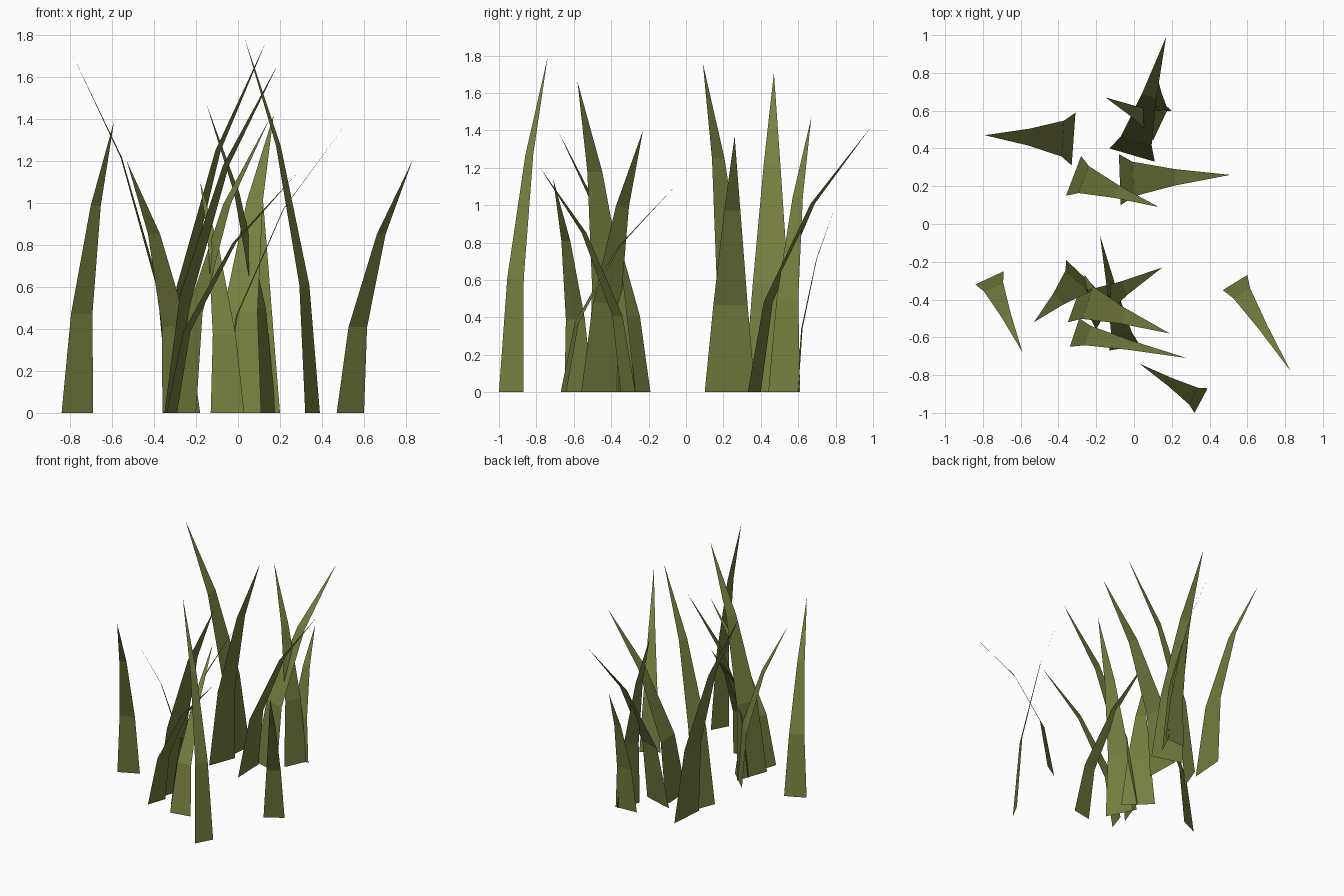
import bpy

# shared olive leaf material
mat = bpy.data.materials.new("grass_green")
mat.diffuse_color = (0.18, 0.21, 0.05, 1)

# bend profile: (height fraction, lean fraction, width fraction)
PROFILE = [(0, 0, 1), (0.34, 0.12, 0.68), (0.71, 0.5, 0.32)]

# each blade: base corner a, base corner b, tip
BLADES = [
    ((-0.31, 0.59), (-0.33, 0.31), (-0.79, 0.47, 1.71)),
    ((-0.13, 0.40), (0.11, 0.33), (0.17, 0.99, 1.42)),
    ((0.10, 0.44), (0.18, 0.61), (-0.15, 0.67, 1.47)),
    ((0.02, 0.59), (0.20, 0.60), (0.12, 0.80, 1.00)),
    ((-0.13, -0.67), (0.03, -0.64), (-0.18, -0.06, 1.10)),
    ((-0.07, 0.10), (-0.08, 0.37), (0.51, 0.26, 1.37)),
    ((-0.36, 0.15), (-0.28, 0.36), (0.13, 0.09, 1.76)),
    ((-0.20, -0.56), (-0.31, -0.34), (0.15, -0.23, 1.40)),
    ((-0.35, -0.52), (-0.26, -0.27), (0.19, -0.58, 1.66)),
    ((-0.34, -0.65), (-0.29, -0.50), (0.28, -0.71, 1.14)),
    ((-0.36, -0.19), (-0.18, -0.36), (-0.53, -0.52, 1.20)),
    ((-0.84, -0.32), (-0.69, -0.25), (-0.59, -0.68, 1.39)),
    ((0.47, -0.35), (0.60, -0.27), (0.83, -0.78, 1.20)),
    ((0.32, -1.00), (0.39, -0.87), (0.03, -0.74, 1.79)),
]


def grass_blade(name, a, b, tip):
    """Flat tapering strip that bends from its base edge to a pointed tip."""
    mid = [(a[i] + b[i]) / 2 for i in (0, 1)]
    half = [(b[i] - a[i]) / 2 for i in (0, 1)]
    verts = []
    for h, lean, w in PROFILE:
        c = [mid[i] + (tip[i] - mid[i]) * lean for i in (0, 1)]
        for s in (-w, w):
            verts.append((c[0] + half[0] * s, c[1] + half[1] * s, tip[2] * h))
    verts.append(tip)
    faces = [(0, 1, 3, 2), (2, 3, 5, 4), (4, 5, 6)]
    me = bpy.data.meshes.new(name)
    me.from_pydata(verts, [], faces)
    me.materials.append(mat)
    bpy.context.collection.objects.link(bpy.data.objects.new(name, me))


for n, (a, b, tip) in enumerate(BLADES, 1):
    grass_blade(f"grass_blade_{n:02d}", a, b, tip)
